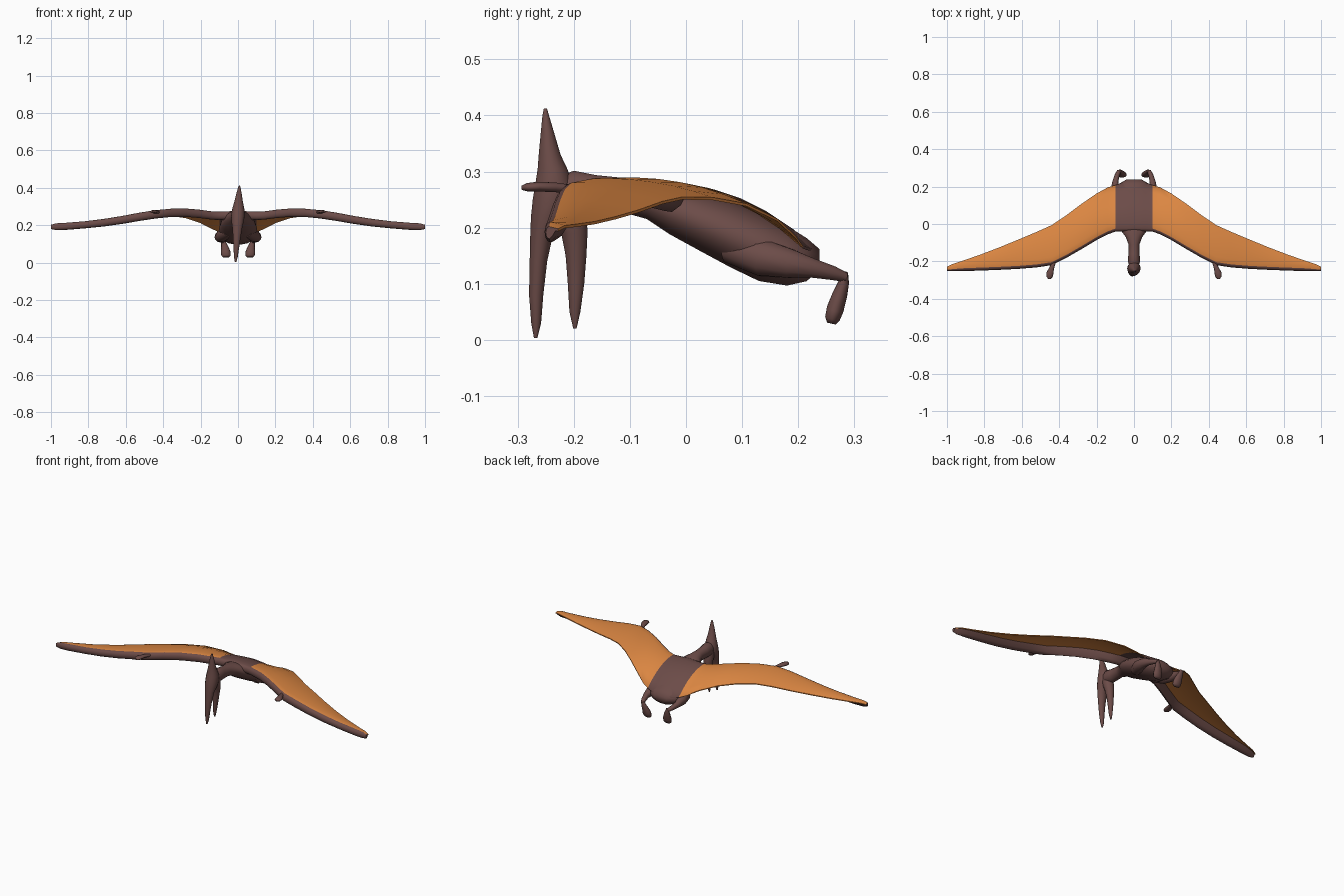
import bpy, bmesh, math
from mathutils import Vector


def material(name, rgb):
    m = bpy.data.materials.new(name)
    m.diffuse_color = (*rgb, 1)
    return m


brown = material("dark brown skin", (0.150, 0.072, 0.065))
orange = material("orange membrane", (0.716, 0.242, 0.055))


def loft(name, rings, mirror=False, face_mat=None, caps=True):
    """Skin a list of point rings into one closed smooth mesh."""
    bm = bmesh.new()
    loops = [[bm.verts.new(p) for p in r] for r in rings]
    n = len(loops[0])
    for i, (a, b) in enumerate(zip(loops, loops[1:])):
        for j in range(n):
            k = (j + 1) % n
            f = bm.faces.new((a[j], a[k], b[k], b[j]))
            if face_mat:
                f.material_index = face_mat(i, j)
    if caps:
        bm.faces.new(loops[0])
    bm.faces.new(loops[-1])
    bmesh.ops.recalc_face_normals(bm, faces=bm.faces)
    me = bpy.data.meshes.new(name)
    bm.to_mesh(me)
    bm.free()
    ob = bpy.data.objects.new(name, me)
    bpy.context.collection.objects.link(ob)
    me.materials.append(brown)
    me.materials.append(orange)
    if mirror:
        mod = ob.modifiers.new("mirror", 'MIRROR')
        mod.use_clip = True
    bpy.ops.object.select_all(action='DESELECT')
    ob.select_set(True)
    bpy.context.view_layer.objects.active = ob
    bpy.ops.object.shade_smooth_by_angle(angle=math.radians(60))
    return ob


def ellipse(c, u, v, n=14):
    c, u, v = Vector(c), Vector(u), Vector(v)
    return [c + u * math.cos(2 * math.pi * k / n) + v * math.sin(2 * math.pi * k / n)
            for k in range(n)]


def tube(name, pts):
    """Mirrored limb; each point is x, y, z, sideways radius, other radius."""
    rings = []
    for i, (x, y, z, rx, ry) in enumerate(pts):
        a, b = pts[max(i - 1, 0)], pts[min(i + 1, len(pts) - 1)]
        t = (Vector(b[:3]) - Vector(a[:3])).normalized()
        u = Vector((1, 0, 0))
        u = (u - t * u.dot(t)).normalized()
        rings.append(ellipse((x, y, z), u * rx, t.cross(u) * ry, 10))
    return loft(name, rings, mirror=True)


# neck and body: y, top, bottom, half width
body = [(-0.23, 0.290, 0.235, 0.022), (-0.20, 0.302, 0.225, 0.033), (-0.16, 0.294, 0.225, 0.030),
        (-0.11, 0.289, 0.226, 0.029), (-0.07, 0.286, 0.215, 0.044), (-0.03, 0.275, 0.188, 0.074),
        (0.03, 0.262, 0.155, 0.092), (0.08, 0.248, 0.128, 0.100), (0.13, 0.228, 0.104, 0.104),
        (0.18, 0.204, 0.096, 0.100), (0.215, 0.182, 0.104, 0.080), (0.238, 0.162, 0.125, 0.040)]
loft("neck_and_body", [ellipse((0, y, (t + b) / 2), (w, 0, 0), (0, 0, (t - b) / 2), 18)
                       for y, t, b, w in body])


def upright(name, rows):
    """Upright loft with a slight sideways lean; rows are z, y, half depth, half width."""
    loft(name, [ellipse((0.05 * z - 0.013, y, z), (w, 0, 0), (0, d, 0)) for z, y, d, w in rows])


# head with pointed crest and upper beak
upright("head_crest_and_upper_beak", [
    (0.003, -0.268, 0.003, 0.004), (0.03, -0.267, 0.009, 0.010), (0.08, -0.267, 0.013, 0.015),
    (0.14, -0.263, 0.016, 0.021), (0.19, -0.257, 0.021, 0.027), (0.22, -0.246, 0.031, 0.033),
    (0.25, -0.238, 0.036, 0.036), (0.28, -0.235, 0.034, 0.034), (0.305, -0.238, 0.027, 0.028),
    (0.33, -0.243, 0.020, 0.022), (0.37, -0.247, 0.012, 0.014), (0.40, -0.250, 0.006, 0.007),
    (0.412, -0.2505, 0.003, 0.003)])
# lower jaw hanging open
upright("lower_jaw", [
    (0.020, -0.198, 0.003, 0.004), (0.05, -0.198, 0.010, 0.009), (0.10, -0.196, 0.015, 0.014),
    (0.15, -0.196, 0.019, 0.019), (0.19, -0.199, 0.024, 0.025), (0.22, -0.206, 0.030, 0.028),
    (0.25, -0.212, 0.030, 0.028)])

# wing stations: x, lead y, lead z, trail y, trail z, arm half height, camber
stations = [(0.00, -0.040, 0.255, 0.236, 0.160, 0.022, 0.030),
            (0.06, -0.040, 0.252, 0.222, 0.163, 0.022, 0.030),
            (0.10, -0.041, 0.250, 0.208, 0.168, 0.022, 0.028),
            (0.14, -0.055, 0.252, 0.196, 0.185, 0.022, 0.024),
            (0.20, -0.086, 0.260, 0.163, 0.216, 0.022, 0.020),
            (0.28, -0.134, 0.267, 0.108, 0.243, 0.022, 0.014),
            (0.36, -0.180, 0.266, 0.048, 0.254, 0.022, 0.010),
            (0.44, -0.220, 0.258, -0.006, 0.255, 0.022, 0.008),
            (0.52, -0.232, 0.246, -0.042, 0.247, 0.022, 0.007),
            (0.62, -0.240, 0.228, -0.084, 0.232, 0.021, 0.006),
            (0.72, -0.245, 0.213, -0.125, 0.220, 0.020, 0.005),
            (0.82, -0.249, 0.202, -0.163, 0.211, 0.019, 0.004),
            (0.92, -0.252, 0.194, -0.198, 0.206, 0.019, 0.002),
            (0.975, -0.252, 0.192, -0.216, 0.204, 0.018, 0.001),
            (1.00, -0.250, 0.191, -0.228, 0.198, 0.011, 0.0)]
STEPS = [1, 0.8, 0.6, 0.4, 0.2, 0]
ARC = 6


def wing_section(x, yl, zl, yt, zt, r, camber):
    chord = yt - yl
    w = min(0.016, chord * 0.28)
    sheet = []
    for s in STEPS:
        d = 2.8 * w + (chord - 2.8 * w) * s
        f = (d - w) / (chord - w)
        z = (zl + r) * (1 - f) + zt * f + camber * 4 * f * (1 - f)
        sheet.append((yl + d, z))
    upper = [(x, y, z) for y, z in sheet]
    nose = [(x, yl + w - w * math.sin(math.pi * k / ARC), zl + r * math.cos(math.pi * k / ARC))
            for k in range(ARC + 1)]
    heel = [(x, yl + 2 * w, zl - 0.45 * r)]
    lower = [(x, y, z - 0.005) for y, z in reversed(sheet)]
    return upper + nose + heel + lower


def wing_colour(i, j):
    arm = len(STEPS) <= j <= len(STEPS) + ARC + 1     # bony front edge
    return 0 if arm or i < 2 else 1


loft("wings", [wing_section(*s) for s in stations], mirror=True,
     face_mat=wing_colour, caps=False)

# small clawed finger at each wrist
tube("wrist_claw", [(0.425, -0.200, 0.268, 0.008, 0.008), (0.440, -0.235, 0.272, 0.013, 0.009),
                    (0.450, -0.265, 0.273, 0.019, 0.009), (0.452, -0.282, 0.272, 0.017, 0.008),
                    (0.452, -0.293, 0.271, 0.007, 0.004)])
# hind legs, bent at the knee, with the shin running back
tube("hind_leg", [(0.050, 0.080, 0.165, 0.030, 0.030), (0.085, 0.140, 0.145, 0.034, 0.034),
                  (0.100, 0.185, 0.136, 0.026, 0.027), (0.100, 0.225, 0.128, 0.016, 0.018),
                  (0.090, 0.262, 0.119, 0.013, 0.013), (0.080, 0.283, 0.112, 0.011, 0.009)])
# feet hanging down
tube("foot", [(0.080, 0.282, 0.120, 0.010, 0.007), (0.076, 0.281, 0.102, 0.014, 0.010),
              (0.070, 0.274, 0.080, 0.020, 0.014), (0.066, 0.266, 0.055, 0.026, 0.016),
              (0.064, 0.261, 0.038, 0.025, 0.014), (0.064, 0.259, 0.029, 0.017, 0.008)])
